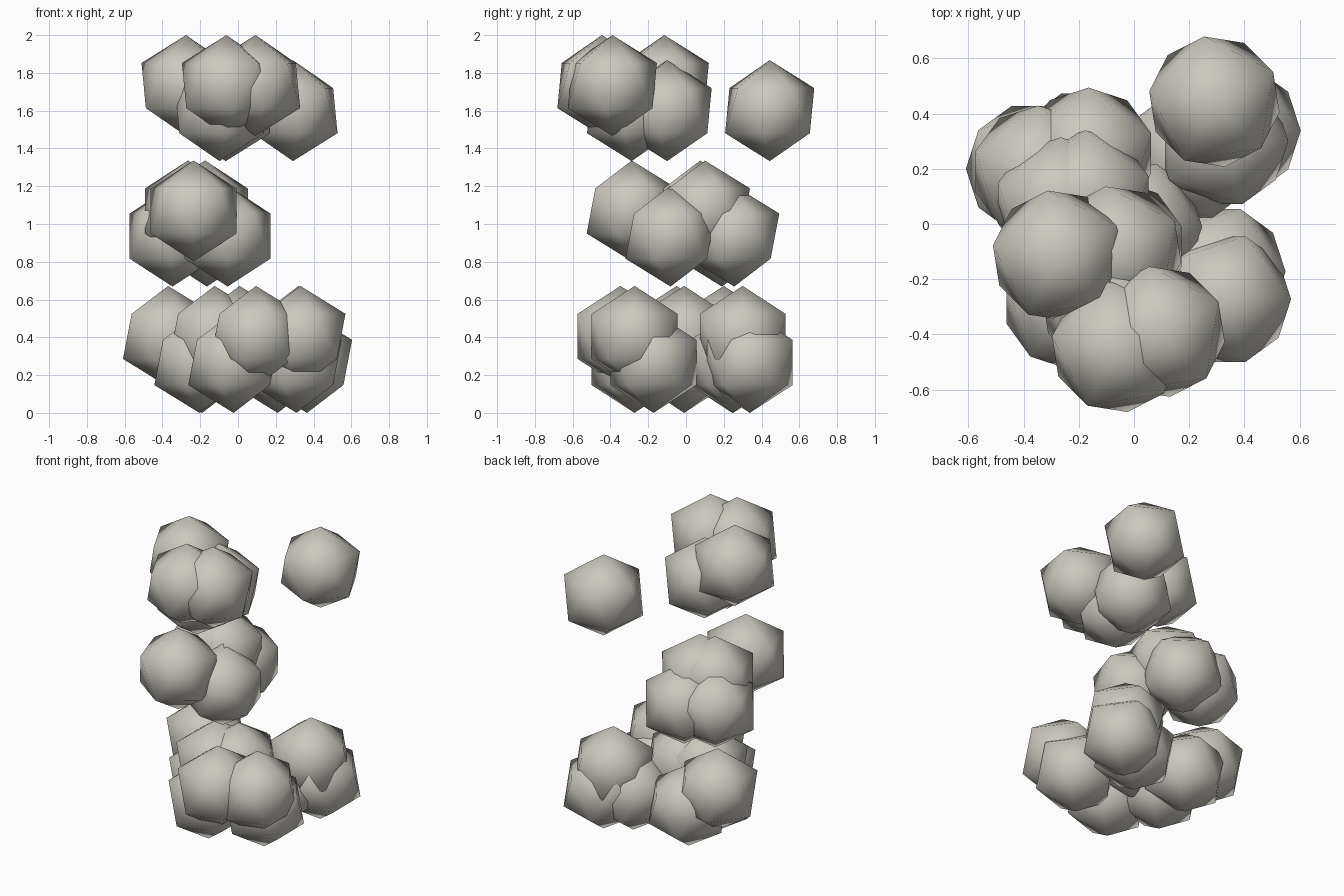
import bpy, math

if "Cube" in bpy.data.objects:
    bpy.data.objects.remove(bpy.data.objects["Cube"])

R = 0.267  # ball radius

mat = bpy.data.materials.new("warm_grey")
mat.diffuse_color = (0.6, 0.575, 0.52, 1)
mat.use_nodes = True
mat.node_tree.nodes["Principled BSDF"].inputs["Base Color"].default_value = mat.diffuse_color


def ball(name, x, y, z, turn):
    """One smooth-shaded 20-sided ball with a vertex at the top."""
    bpy.ops.mesh.primitive_ico_sphere_add(
        subdivisions=1, radius=R, location=(x, y, z),
        rotation=(0, 0, math.radians(turn)))
    ob = bpy.context.object
    ob.name = name
    ob.data.materials.append(mat)
    bpy.ops.object.shade_smooth()


# Each tier: name, turn about z, then (height, [(x, y), ...]) for its two rows
tiers = [
    ("bottom", 0, [
        (0.405, [(-.37, .20), (-.124, -.05), (.008, -.01),
                 (.095, -.347), (.33, -.272), (.32, .30)]),
        (0.267, [(-.204, -.01), (-.19, .245), (-.024, -.273),
                 (.31, -.172), (.21, .25), (.365, .338)]),
    ]),
    ("middle", 90, [
        (1.069, [(-.235, -.287), (-.265, .075), (-.175, .10)]),
        (0.936, [(-.347, .19), (-.165, .255), (-.055, -.082)]),
    ]),
    ("top", 99, [
        (1.733, [(-.275, -.115), (-.061, -.445), (.093, -.39)]),
        (1.600, [(.291, .443), (-.065, -.10), (-.098, -.288)]),
    ]),
]

# Stack the tiers of overlapping balls
for tier, turn, rows in tiers:
    for row, (z, spots) in zip(("upper", "lower"), rows):
        for i, (x, y) in enumerate(spots, 1):
            ball(f"{tier}_{row}_ball_{i}", x, y, z, turn)
